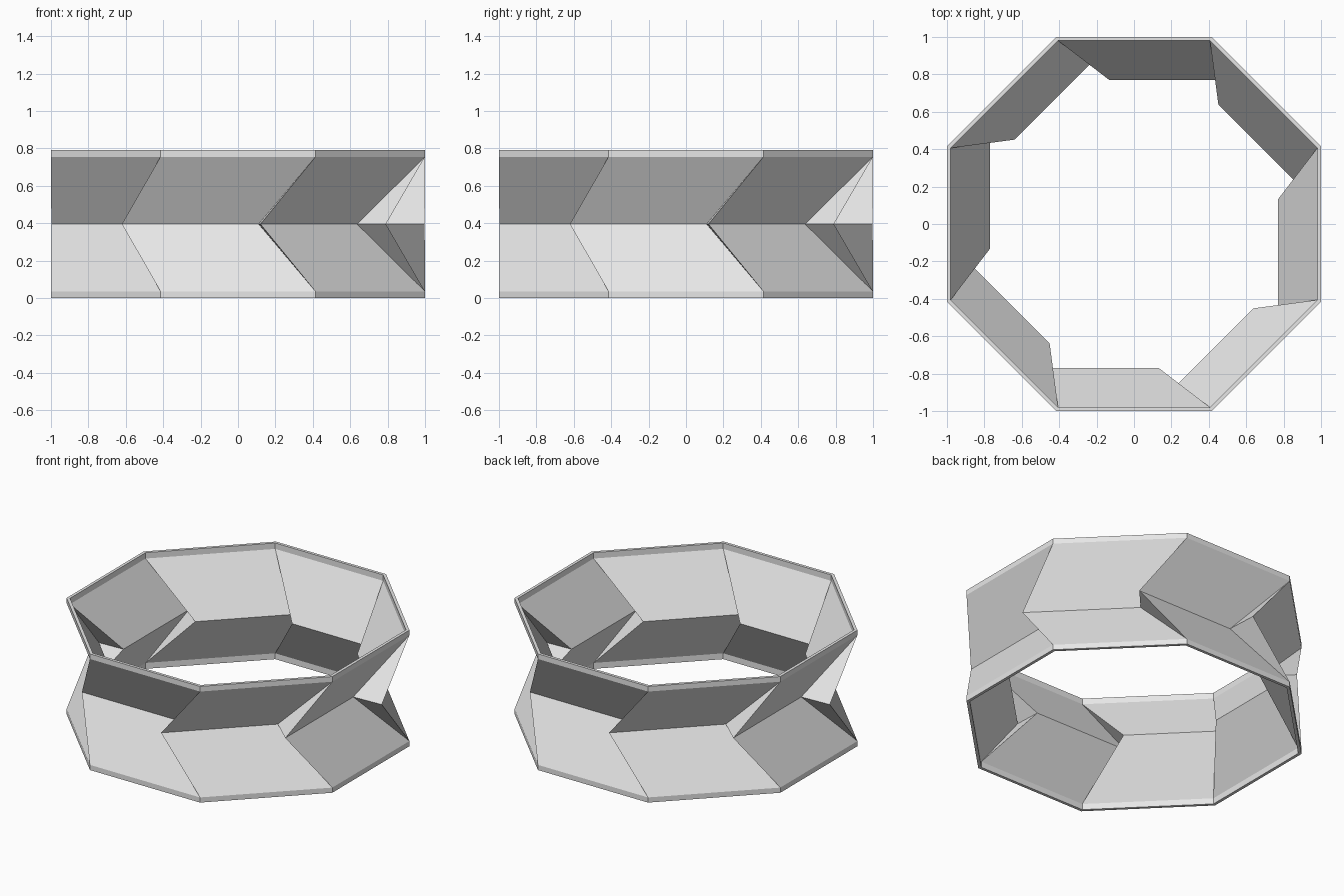
import bpy, bmesh, math

if "Cube" in bpy.data.objects:
    bpy.data.objects.remove(bpy.data.objects["Cube"])

SIDES = 8
STEP = 2 * math.pi / SIDES
HEIGHT, BAND = 0.79, 0.035
MID = HEIGHT / 2

grey = bpy.data.materials.new("light grey")
grey.diffuse_color = (0.8, 0.8, 0.8, 1)
grey.use_nodes = True
grey.node_tree.nodes["Principled BSDF"].inputs["Base Color"].default_value = grey.diffuse_color

bm = bmesh.new()


def ring(x, y, z):
    """One corner repeated around the eight sides."""
    out = []
    for k in range(SIDES):
        c, s = math.cos(k * STEP), math.sin(k * STEP)
        out.append(bm.verts.new((x * c - y * s, x * s + y * c, z)))
    return out


def strip(a, b):
    """Band of quads between two rings."""
    for k in range(SIDES):
        n = (k + 1) % SIDES
        bm.faces.new((a[k], a[n], b[n], b[k]))


def wall(apothem, fold_in, fold_out, slope_gap):
    """Pleated skin: rim bands, slanted panels and the triangular tucks."""
    half = apothem * math.tan(STEP / 2)
    edge = [ring(half, -apothem, z) for z in
            (0, BAND + slope_gap, HEIGHT - BAND - slope_gap, HEIGHT)]
    a = ring(*fold_in, MID)
    b = ring(*fold_out, MID)
    strip(edge[0], edge[1])
    strip(edge[2], edge[3])
    for v in (edge[1], edge[2]):
        for k in range(SIDES):
            n = (k + 1) % SIDES
            bm.faces.new((v[k], v[n], a[n], b[k]))
            bm.faces.new((v[k], b[k], a[k]))
    return edge[0], edge[3]


# outer and inner skins, closed by flat rims
outer = wall(1.0, (0.11, -0.79), (0.12, -0.998), 0)
inner = wall(0.98, (0.132, -0.77), (0.14, -0.948), 0.005)
strip(outer[0], inner[0])
strip(outer[1], inner[1])

bmesh.ops.recalc_face_normals(bm, faces=bm.faces[:])
mesh = bpy.data.meshes.new("pleated_ring")
bm.to_mesh(mesh)
bm.free()
mesh.materials.append(grey)
obj = bpy.data.objects.new("pleated_ring", mesh)
bpy.context.collection.objects.link(obj)
